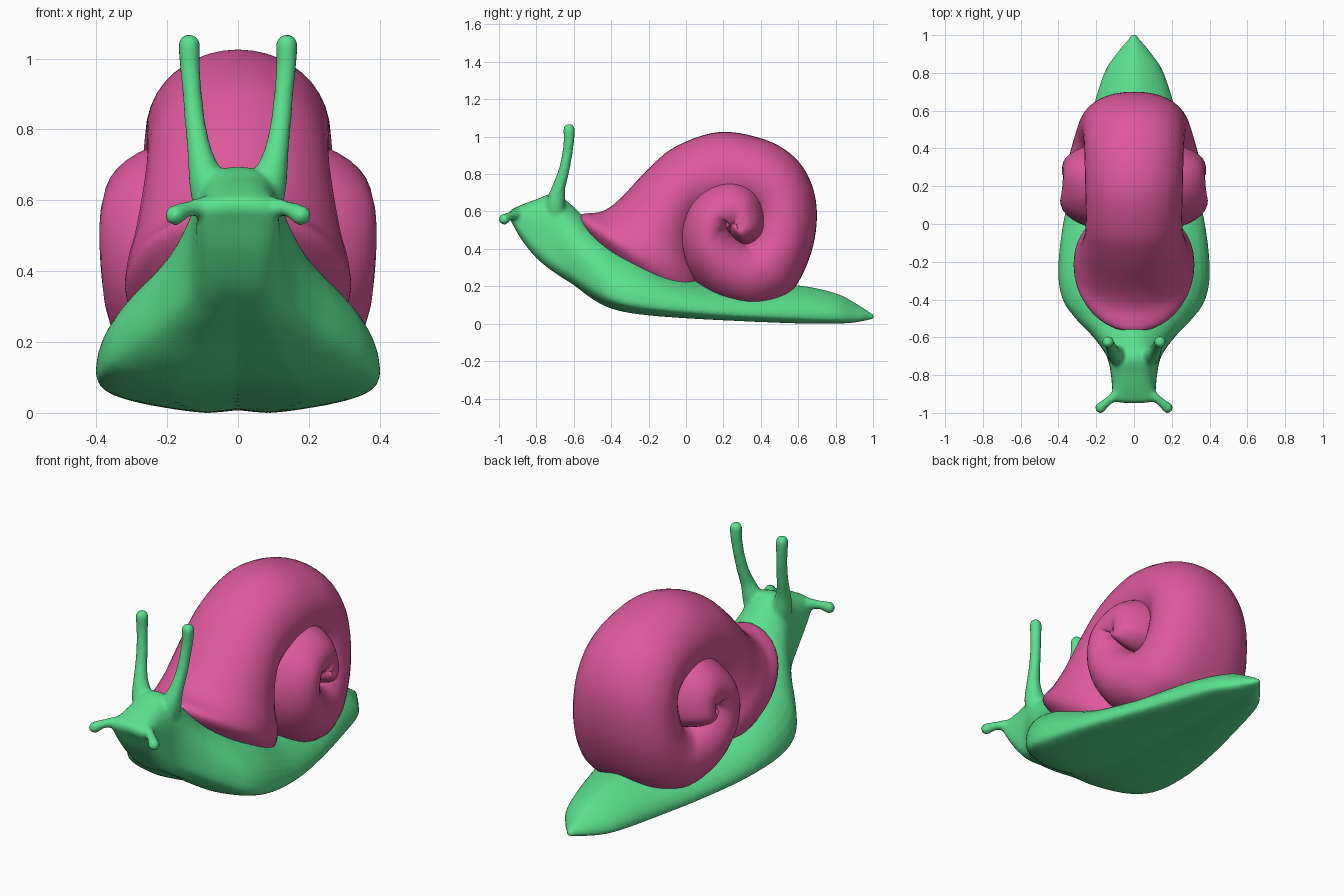
import bpy, bmesh, math
from mathutils import Vector

if "Cube" in bpy.data.objects:
    bpy.data.objects.remove(bpy.data.objects["Cube"])


def material(name, rgb):
    m = bpy.data.materials.new(name)
    m.diffuse_color = (*rgb, 1)
    m.use_nodes = True
    m.node_tree.nodes["Principled BSDF"].inputs["Base Color"].default_value = m.diffuse_color
    return m


GREEN = material("green skin", (0.105, 0.76, 0.275))
PINK = material("pink shell", (0.73, 0.10, 0.34))


def spline(rows, steps):
    """Catmull-Rom samples through rows of numbers; yields (t, row)."""
    last = len(rows) - 1
    out = []
    for i in range(last):
        p0, p1, p2, p3 = (rows[min(max(k, 0), last)] for k in range(i - 1, i + 3))
        for s in range(steps):
            u = s / steps
            out.append(((i + u) / last, [
                0.5 * (2 * b + (c - a) * u + (2 * a - 5 * b + 4 * c - d) * u * u
                       + (3 * b - a - 3 * c + d) * u ** 3)
                for a, b, c, d in zip(p0, p1, p2, p3)]))
    out.append((1.0, list(rows[-1])))
    return out


def loft(name, rings, mat, mirror=False):
    """Skin closed rings of points and cap both ends."""
    bm = bmesh.new()
    vs = [[bm.verts.new(p) for p in r] for r in rings]
    n = len(rings[0])
    for a, b in zip(vs, vs[1:]):
        for i in range(n):
            bm.faces.new((a[i], a[(i + 1) % n], b[(i + 1) % n], b[i]))
    bm.faces.new(vs[0])
    bm.faces.new(vs[-1])
    bmesh.ops.recalc_face_normals(bm, faces=bm.faces)
    if mirror:
        geo = bmesh.ops.duplicate(bm, geom=bm.verts[:] + bm.edges[:] + bm.faces[:])["geom"]
        for v in geo:
            if isinstance(v, bmesh.types.BMVert):
                v.co.x *= -1
        bmesh.ops.reverse_faces(bm, faces=[f for f in geo if isinstance(f, bmesh.types.BMFace)])
    me = bpy.data.meshes.new(name)
    bm.to_mesh(me)
    bm.free()
    me.materials.append(mat)
    ob = bpy.data.objects.new(name, me)
    bpy.context.collection.objects.link(ob)
    return ob


def activate(obs):
    bpy.ops.object.select_all(action='DESELECT')
    for o in obs:
        o.select_set(True)
    bpy.context.view_layer.objects.active = obs[0]


def spow(v, e):
    return math.copysign(abs(v) ** e, v)


# Body: y, bottom z, edge z, top z, half width at the foot, half width of the neck or back
body_rows = [
    (-0.948, 0.570, 0.580, 0.595, 0.070, 0.070),
    (-0.930, 0.535, 0.570, 0.612, 0.105, 0.105),
    (-0.880, 0.445, 0.540, 0.635, 0.115, 0.115),
    (-0.800, 0.345, 0.470, 0.665, 0.122, 0.122),
    (-0.700, 0.265, 0.370, 0.695, 0.145, 0.140),
    (-0.600, 0.200, 0.290, 0.625, 0.215, 0.145),
    (-0.500, 0.125, 0.220, 0.525, 0.310, 0.210),
    (-0.400, 0.075, 0.160, 0.455, 0.378, 0.320),
    (-0.250, 0.045, 0.115, 0.390, 0.402, 0.380),
    (0.000, 0.025, 0.080, 0.265, 0.377, 0.335),
    (0.300, 0.010, 0.055, 0.215, 0.307, 0.200),
    (0.600, -0.002, 0.045, 0.205, 0.222, 0.140),
    (0.800, -0.002, 0.035, 0.163, 0.158, 0.090),
    (0.900, 0.004, 0.030, 0.114, 0.094, 0.050),
    (1.006, 0.026, 0.035, 0.048, 0.008, 0.006),
]
rings = []
for t, (y, zb, ze, zt, w, n) in spline(body_rows, 4):
    e = 0.7 + 0.3 * min(1, max(0, (y + 0.75) / 0.2))   # boxier head
    ring = []
    for k in range(40):
        a = 2 * math.pi * k / 40
        c, s = math.cos(a), math.sin(a)
        if s >= 0:      # rounded back, pinched where the neck is narrow
            x = spow(c, e) * (n + (w - n) * abs(c) ** 1.5)
            z = ze + (zt - ze) * s ** e
        else:           # flat sole with a shallow central groove
            x = w * spow(c, e)
            z = ze - (ze - zb) * abs(s) ** 0.6
            z += 0.02 * max(0, 1 - abs(c) * 2.2) * min(1, w / 0.3)
        ring.append((x, y, z))
    rings.append(ring)
body = loft("body", rings, GREEN)

# Shell whorl: outer y, outer z, inner y, inner z, half width
shell_rows = [
    (-0.50, 0.45, 0.06, 0.08, 0.22),
    (-0.57, 0.575, 0.09, 0.15, 0.31),
    (-0.45, 0.60, 0.09, 0.23, 0.315),
    (-0.35, 0.67, 0.06, 0.33, 0.29),
    (-0.20, 0.83, 0.05, 0.45, 0.265),
    (-0.05, 0.95, 0.08, 0.53, 0.255),
    (0.18, 1.025, 0.18, 0.56, 0.258),
    (0.42, 0.985, 0.28, 0.58, 0.262),
    (0.58, 0.89, 0.32, 0.57, 0.267),
    (0.67, 0.75, 0.33, 0.54, 0.275),
    (0.70, 0.58, 0.32, 0.50, 0.285),
    (0.67, 0.38, 0.31, 0.46, 0.30),
    (0.58, 0.19, 0.28, 0.46, 0.32),
    (0.47, 0.11, 0.26, 0.48, 0.34),
    (0.33, 0.08, 0.24, 0.51, 0.36),
    (0.15, 0.13, 0.24, 0.54, 0.378),
    (0.01, 0.27, 0.25, 0.57, 0.388),
    (-0.045, 0.45, 0.29, 0.57, 0.391),
    (0.0, 0.63, 0.29, 0.52, 0.387),
    (0.11, 0.75, 0.28, 0.45, 0.38),
    (0.25, 0.787, 0.26, 0.43, 0.376),
    (0.375, 0.73, 0.20, 0.45, 0.375),
    (0.437, 0.60, 0.16, 0.50, 0.377),
    (0.43, 0.475, 0.18, 0.56, 0.380),
    (0.33, 0.41, 0.24, 0.58, 0.382),
    (0.235, 0.46, 0.29, 0.575, 0.380),
    (0.225, 0.55, 0.285, 0.52, 0.365),
]
rings = []
for t, (yo, zo, yi, zi, w) in spline(shell_rows, 5):
    e = 1 - 0.42 * max(0, 1 - abs(t - 0.53) / 0.2)    # boxier where it passes underneath
    e = min(e, 1 - 0.15 * min(1, max(0, (t - 0.5) / 0.1)))
    lip = max(0, 1 - t / 0.12)                        # mouth sags at the sides
    ring = []
    for k in range(40):
        a = 2 * math.pi * k / 40
        f = (1 + math.cos(a)) / 2
        side = abs(math.sin(a))
        ring.append((w * spow(math.sin(a), e) if k % 20 else 0.0,
                     yi + (yo - yi) * f, zi + (zo - zi) * f - 0.045 * lip * side))
    rings.append(ring)
shell = loft("shell", rings, PINK)
activate([shell])
bpy.ops.object.shade_smooth_by_angle(angle=math.radians(60))


def feeler(name, rows):
    """Mirrored pair of round feelers; rows are x, y, z, radius."""
    pts = [r for _, r in spline(rows, 4)]
    # rounded tip
    end, prev = Vector(pts[-1][:3]), Vector(pts[-2][:3])
    d, r = (end - prev).normalized(), pts[-1][3]
    for a in (25, 50, 70, 85):
        a = math.radians(a)
        pts.append([*(end + d * r * math.sin(a)), r * math.cos(a)])
    rings = []
    for i, p in enumerate(pts):
        q0, q1 = pts[max(i - 1, 0)], pts[min(i + 1, len(pts) - 1)]
        tan = (Vector(q1[:3]) - Vector(q0[:3])).normalized()
        u = tan.cross(Vector((0, 1, 0.2))).normalized()
        v = tan.cross(u)
        rings.append([Vector(p[:3]) + p[3] * (u * math.cos(b) + v * math.sin(b))
                      for b in (2 * math.pi * k / 16 for k in range(16))])
    return loft(name, rings, GREEN, mirror=True)


# Tall eye stalks and short lower feelers
stalks = feeler("eye_stalks", [
    (0.075, -0.700, 0.600, 0.055), (0.090, -0.695, 0.660, 0.050),
    (0.107, -0.680, 0.730, 0.036), (0.120, -0.655, 0.810, 0.030),
    (0.129, -0.636, 0.900, 0.028), (0.136, -0.626, 0.980, 0.029),
    (0.138, -0.625, 1.038, 0.032)])
lower = feeler("lower_feelers", [
    (0.050, -0.880, 0.575, 0.045), (0.090, -0.905, 0.580, 0.033),
    (0.130, -0.932, 0.578, 0.023), (0.155, -0.953, 0.570, 0.024),
    (0.177, -0.972, 0.558, 0.030)])

# Fuse body and feelers into one soft skin
activate([body, stalks, lower])
bpy.ops.object.join()
remesh = body.modifiers.new("fuse", 'REMESH')
remesh.mode = 'VOXEL'
remesh.voxel_size = 0.01
remesh.use_smooth_shade = True
soft = body.modifiers.new("soften", 'SMOOTH')
soft.factor = 0.5
soft.iterations = 6
